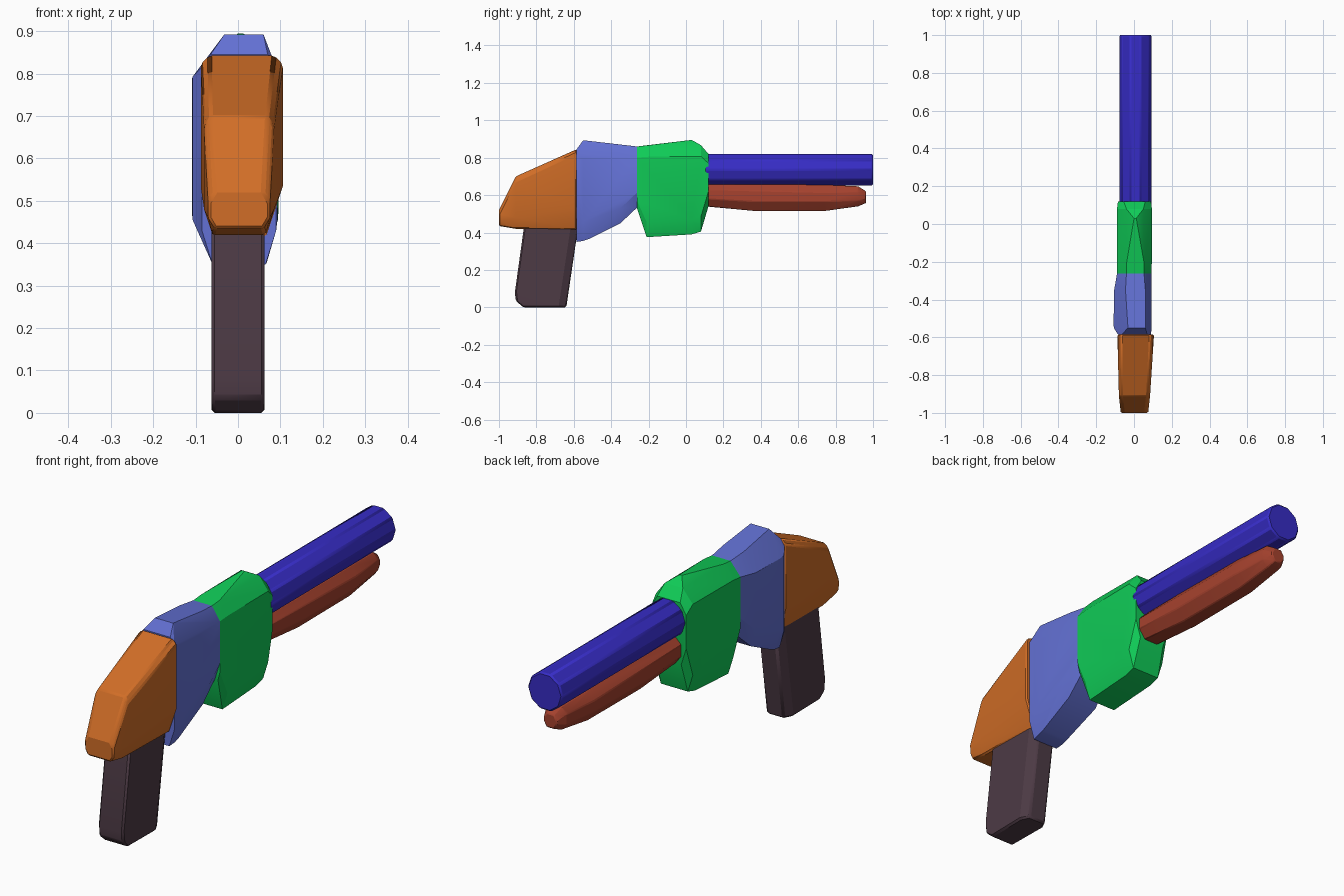
import bpy
import bmesh
import math

default_cube = bpy.data.objects.get("Cube")
if default_cube:
    bpy.data.objects.remove(default_cube, do_unlink=True)


def make_material(name, red, green, blue):
    material = bpy.data.materials.new(name)
    material.use_nodes = True
    color = (red, green, blue, 1)
    material.diffuse_color = color
    material.node_tree.nodes["Principled BSDF"].inputs["Base Color"].default_value = color
    return material


def ring(y, bottom, top, left, right, top_cut, bottom_cut):
    """Chamfered upright section; cuts are (left inset, right inset, height)."""
    tl, tr, th = top_cut
    bl, br, bh = bottom_cut
    outline = [(left + bl, bottom), (right - br, bottom),
               (right, bottom + bh), (right, top - th),
               (right - tr, top), (left + tl, top),
               (left, top - th), (left, bottom + bh)]
    return [(x, y, z) for x, z in outline]


def finish(name, mesh_data, material, bevel):
    mesh = bpy.data.meshes.new(name)
    mesh_data.to_mesh(mesh)
    mesh_data.free()
    part = bpy.data.objects.new(name, mesh)
    bpy.context.scene.collection.objects.link(part)
    mesh.materials.append(material)
    bpy.ops.object.select_all(action="DESELECT")
    part.select_set(True)
    bpy.context.view_layer.objects.active = part
    bpy.ops.object.shade_smooth_by_angle(angle=math.radians(20))
    if bevel:
        modifier = part.modifiers.new("Soft edges", "BEVEL")
        modifier.width = bevel
        modifier.segments = 1
        modifier.limit_method = "ANGLE"
        modifier.angle_limit = math.radians(30)
    return part


def hull_part(name, points, material, bevel=0):
    """Wrap a faceted convex shell around the given section points."""
    bm = bmesh.new()
    for point in points:
        bm.verts.new(point)
    result = bmesh.ops.convex_hull(bm, input=bm.verts[:])
    loose = {g for g in result["geom_interior"] + result["geom_unused"]
             if isinstance(g, bmesh.types.BMVert)}
    bmesh.ops.delete(bm, geom=list(loose), context="VERTS")
    bmesh.ops.dissolve_limit(bm, angle_limit=math.radians(2),
                             verts=bm.verts[:], edges=bm.edges[:])
    bmesh.ops.recalc_face_normals(bm, faces=bm.faces[:])
    return finish(name, bm, material, bevel)


def sections(*rows):
    return [point for row in rows for point in ring(*row)]


orange = make_material("orange", 0.64, 0.155, 0.02)
violet = make_material("periwinkle", 0.125, 0.165, 0.66)
green = make_material("green", 0.005, 0.6, 0.095)
blue = make_material("deep blue", 0.037, 0.025, 0.56)
rust = make_material("rust red", 0.38, 0.054, 0.027)
plum = make_material("dark plum", 0.075, 0.043, 0.06)

# Sloping end block above the grip
small = (0.015, 0.015, 0.025)
hull_part("end_block", sections(
    (-1, 0.435, 0.52, -0.07, 0.075, small, small),
    (-0.91, 0.42, 0.7, -0.08, 0.085, small, (0.02, 0.02, 0.06)),
    (-0.585, 0.415, 0.845, -0.088, 0.106, (0.02, 0.02, 0.02), (0.03, 0.04, 0.12)),
), orange, 0.006)

# Middle body with its curved underside and bulging side
under = (0.025, 0.025, 0.08)
hull_part("middle_body", sections(
    (-0.585, 0.35, 0.845, -0.085, 0.09, (0.02, 0.02, 0.03), under),
    (-0.55, 0.355, 0.893, -0.107, 0.093, (0.075, 0.033, 0.1), (0.045, 0.025, 0.1)),
    (-0.52, 0.365, 0.89, -0.108, 0.093, (0.075, 0.033, 0.1), (0.045, 0.025, 0.1)),
    (-0.35, 0.45, 0.87, -0.105, 0.093, (0.06, 0.033, 0.08), under),
    (-0.262, 0.533, 0.86, -0.09, 0.093, (0.05, 0.04, 0.06), under),
), violet)

# Receiver with a peaked top
hull_part("receiver", sections(
    (-0.262, 0.53, 0.86, -0.09, 0.093, (0.05, 0.04, 0.06), (0.01, 0.01, 0.04)),
    (-0.21, 0.375, 0.865, -0.09, 0.094, (0.05, 0.04, 0.06), under),
    (0.03, 0.39, 0.895, -0.09, 0.095, (0.09, 0.083, 0.1), under),
    (0.08, 0.405, 0.867, -0.09, 0.095, (0.05, 0.045, 0.06), under),
    (0.12, 0.54, 0.82, -0.085, 0.09, (0.03, 0.03, 0.05), under),
), green)

# Rounded rail below the barrel
hull_part("lower_rail", sections(
    (0.1, 0.54, 0.66, -0.06, 0.07, (0.03, 0.03, 0.03), (0.03, 0.03, 0.04)),
    (0.37, 0.515, 0.657, -0.062, 0.075, (0.03, 0.03, 0.04), (0.035, 0.035, 0.05)),
    (0.74, 0.515, 0.655, -0.06, 0.073, (0.03, 0.03, 0.04), (0.035, 0.035, 0.05)),
    (0.92, 0.54, 0.647, -0.045, 0.058, (0.025, 0.025, 0.03), (0.025, 0.025, 0.03)),
    (0.963, 0.558, 0.62, -0.025, 0.04, small, small),
), rust, 0.006)

# Grip: side outline as (y, z, half width), narrower toward the rear
grip_outline = [(-0.87, 0, 0.06), (-0.68, 0, 0.063), (-0.64, 0, 0.042),
                (-0.575, 0.44, 0.042), (-0.615, 0.44, 0.063),
                (-0.865, 0.44, 0.063), (-0.915, 0.08, 0.063), (-0.91, 0.035, 0.063)]
hull_part("grip", [(side * half, y, z) for y, z, half in grip_outline
                   for side in (-1, 1)], plum, 0.008)

# Ten-sided barrel
bm = bmesh.new()
bmesh.ops.create_cone(bm, cap_ends=True, segments=10, radius1=0.088,
                      radius2=0.088, depth=0.9)
for vert in bm.verts:
    x, y, z = vert.co
    # lay it along y with side corners pointing out to x
    angle = math.atan2(y, x) + math.radians(0 if abs(math.sin(5 * math.atan2(y, x))) < 0.1 else 18)
    vert.co = (0.008 + 0.088 * math.cos(angle), 0.55 + z, 0.735 + 0.088 * math.sin(angle))
bmesh.ops.recalc_face_normals(bm, faces=bm.faces[:])
finish("barrel", bm, blue, 0.007)
